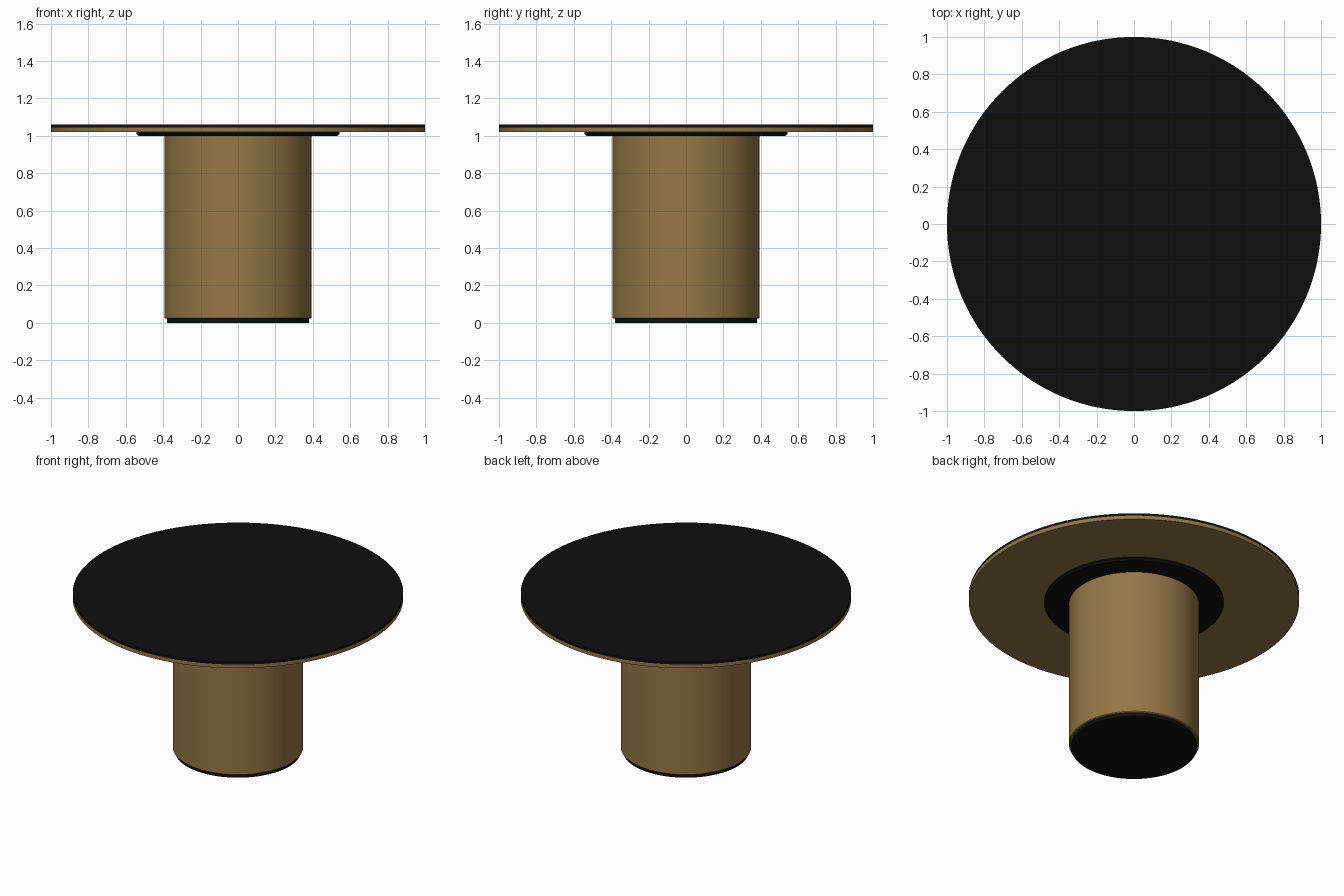
import bpy, bmesh, math

if "Cube" in bpy.data.objects:
    bpy.data.objects.remove(bpy.data.objects["Cube"])

SEGMENTS = 128


def material(name, rgb):
    m = bpy.data.materials.new(name)
    m.diffuse_color = (*rgb, 1.0)
    m.use_nodes = True
    m.node_tree.nodes["Principled BSDF"].inputs["Base Color"].default_value = m.diffuse_color
    return m


black = material("black", (0.0048, 0.0048, 0.0048))
bronze = material("bronze", (0.30, 0.185, 0.062))


def lathe(name, profile, mat):
    """Closed round part from (radius, z) points, listed bottom to top."""
    bm = bmesh.new()
    rings = []
    for r, z in profile:
        rings.append([bm.verts.new((r * math.cos(2 * math.pi * i / SEGMENTS),
                                    r * math.sin(2 * math.pi * i / SEGMENTS), z))
                      for i in range(SEGMENTS)])
    for low, high in zip(rings, rings[1:]):
        for i in range(SEGMENTS):
            j = (i + 1) % SEGMENTS
            bm.faces.new((low[i], low[j], high[j], high[i]))
    bm.faces.new(rings[0][::-1])
    bm.faces.new(rings[-1])
    mesh = bpy.data.meshes.new(name)
    bm.to_mesh(mesh)
    bm.free()
    mesh.materials.append(mat)
    obj = bpy.data.objects.new(name, mesh)
    bpy.context.collection.objects.link(obj)
    bpy.ops.object.select_all(action='DESELECT')
    obj.select_set(True)
    bpy.context.view_layer.objects.active = obj
    bpy.ops.object.shade_smooth_by_angle(angle=math.radians(30))
    return obj


# Recessed floor plinth
lathe("plinth", [(0.38, 0.0), (0.38, 0.025)], black)
# Drum-shaped pedestal with lightly eased edges
lathe("pedestal", [(0.389, 0.022), (0.394, 0.027), (0.394, 1.0)], bronze)
# Mounting plate with chamfered lower edge
lathe("mounting_plate", [(0.533, 1.0), (0.543, 1.012), (0.543, 1.02)], black)
# Bronze tabletop body
lathe("tabletop_body", [(1.0, 1.02), (1.0, 1.044)], bronze)
# Black top surface
lathe("tabletop_surface", [(1.0, 1.044), (1.0, 1.06)], black)
